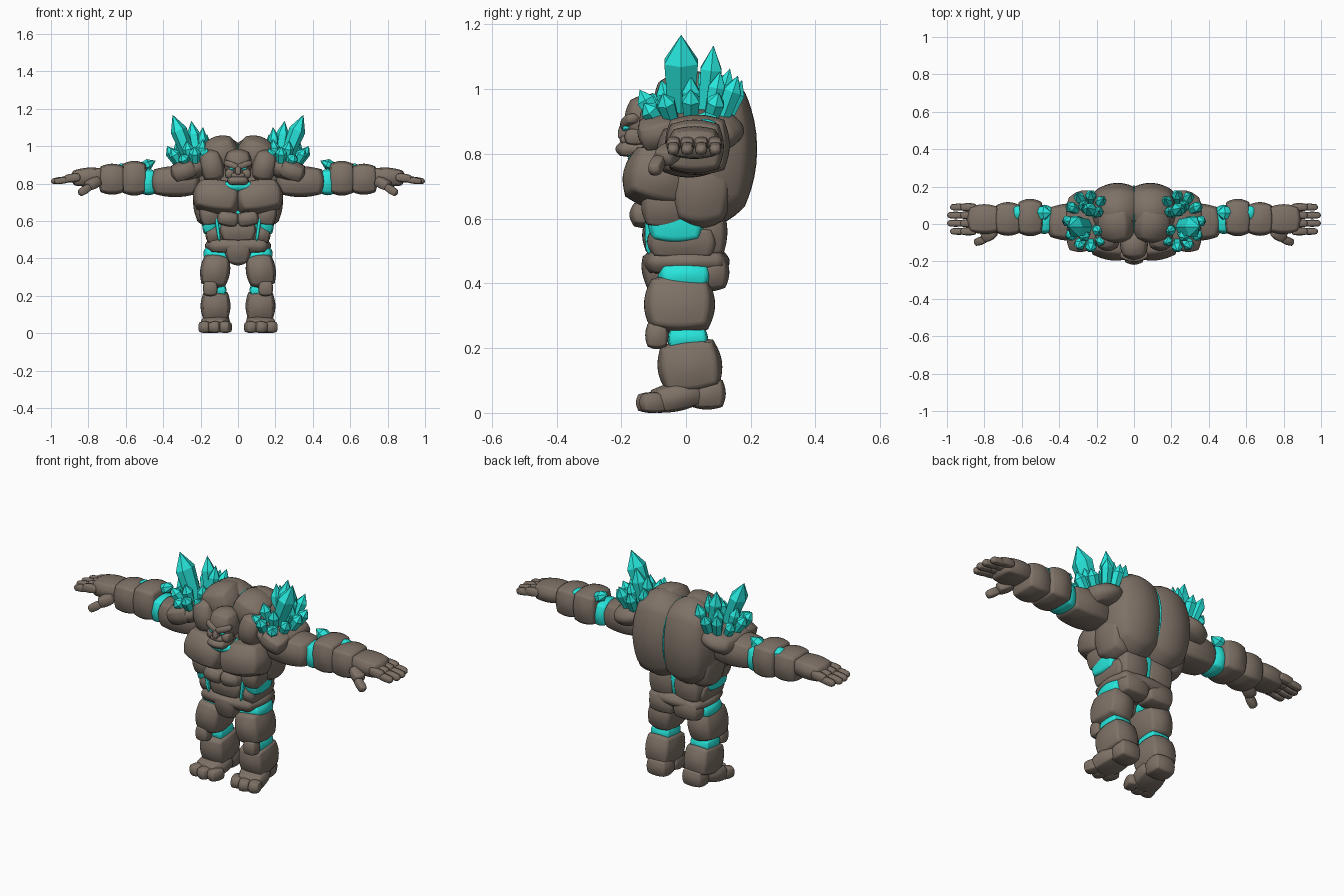
import bpy, bmesh
from math import sin, cos, pi, radians
from mathutils import Vector, Euler

default_cube = bpy.data.objects.get("Cube")
if default_cube:
    bpy.data.objects.remove(default_cube, do_unlink=True)


def material(name, colour):
    mat = bpy.data.materials.new(name)
    mat.use_nodes = True
    mat.diffuse_color = (*colour, 1)
    shader = mat.node_tree.nodes["Principled BSDF"]
    shader.inputs["Base Color"].default_value = (*colour, 1)
    return mat


STONE = material("brown_stone", (.21, .168, .135))
TEAL = material("teal_crystal", (.02, .8, .72))


def finish(name, bm, mat, mirror, smooth):
    bmesh.ops.recalc_face_normals(bm, faces=bm.faces)
    mesh = bpy.data.meshes.new(name)
    bm.to_mesh(mesh)
    bm.free()
    for face in mesh.polygons:
        face.use_smooth = smooth
    mesh.materials.append(mat)
    part = bpy.data.objects.new(name, mesh)
    bpy.context.collection.objects.link(part)
    if mirror:
        part.modifiers.new("mirror", 'MIRROR').use_mirror_merge = False


def rock(name, at, half, turn=(0, 0, 0), box=.33, mirror=True, mat=STONE, taper=0):
    """Rounded boulder: a blend of a sphere and a box, narrowing upwards by taper."""
    bm = bmesh.new()
    bmesh.ops.create_cube(bm, size=2)
    bmesh.ops.subdivide_edges(bm, edges=bm.edges, cuts=9, use_grid_fill=True)
    rotation = Euler([radians(angle) for angle in turn]).to_matrix()
    for vert in bm.verts:
        co = vert.co.normalized().lerp(vert.co, box)
        narrow = 1 - taper * co.z
        shaped = Vector((co.x * half[0] * narrow, co.y * half[1] * narrow, co.z * half[2]))
        vert.co = rotation @ shaped + Vector(at)
    finish(name, bm, mat, mirror, smooth=True)


def crystal(name, base, tip, radius, flat=1):
    """Six-sided shard with a pointed end; flat thins it across the body."""
    bm = bmesh.new()
    base, tip = Vector(base), Vector(tip)
    length = tip - base
    across = length.cross(Vector((0, 1, 0))).normalized()
    along = across.cross(length).normalized()

    def ring(height, size):
        return [bm.verts.new(base + length * height + size * radius *
                             (across * flat * cos(i * pi / 3) + along * sin(i * pi / 3)))
                for i in range(6)]

    low, high = ring(0, .7), ring(.7, 1)
    point = bm.verts.new(tip)
    bm.faces.new(low)
    for i in range(6):
        bm.faces.new((low[i - 1], low[i], high[i], high[i - 1]))
        bm.faces.new((high[i - 1], high[i], point))
    finish(name, bm, TEAL, mirror=True, smooth=False)


# Glowing cores seen through the seams
rock("back_seam", at=(0, .06, .82), half=(.008, .15, .2), box=.1, mirror=False, mat=TEAL)
rock("waist_core", at=(0, 0, .575), half=(.14, .115, .1), box=.5, mirror=False, mat=TEAL)
rock("neck_core", at=(0, -.11, .785), half=(.09, .07, .03), mirror=False, mat=TEAL)
rock("rib_core", at=(.148, -.03, .6), half=(.045, .09, .08), mat=TEAL)

# Torso
rock("chest_plate", at=(.11, -.085, .725), half=(.132, .11, .095), turn=(-14, -8, 6), box=.28)
rock("back_plate", at=(.088, .07, .815), half=(.155, .15, .237), box=.13)
rock("flank", at=(.155, .045, .69), half=(.085, .1, .12), box=.25, taper=-.1)
rock("upper_belly", at=(.053, -.105, .612), half=(.06, .07, .042), turn=(0, -10, 0))
rock("lower_belly", at=(0, -.085, .54), half=(.1, .05, .05), box=.45, mirror=False, taper=-.1)
rock("rib_plate", at=(.15, -.06, .638), half=(.058, .078, .068), turn=(0, 10, 0))
rock("waist", at=(.125, -.01, .53), half=(.05, .11, .05), turn=(0, 8, 0), box=.45)
rock("lower_back", at=(.078, .06, .56), half=(.085, .068, .09))
rock("belly_seam", at=(.11, -.115, .57), half=(.009, .012, .08), turn=(0, 8, 0), mat=TEAL)

# Hips
rock("hip_belt", at=(0, 0, .467), half=(.177, .135, .042), box=.45, mirror=False)
rock("front_flap", at=(0, -.08, .43), half=(.07, .055, .068), mirror=False, taper=-.25)
rock("buttock", at=(.075, .07, .435), half=(.085, .064, .06))

# Hood of shoulder muscle around the head
rock("hood", at=(.092, .005, .955), half=(.1, .105, .1), turn=(10, 18, 0), box=.2)
rock("hood_side", at=(.14, -.06, .895), half=(.065, .085, .09), turn=(0, 12, 0), box=.2)

# Head
rock("skull", at=(0, -.11, .905), half=(.074, .08, .08), box=.2, mirror=False)
rock("brow", at=(.033, -.172, .9), half=(.045, .026, .018), turn=(0, -18, 20))
rock("nose", at=(0, -.19, .868), half=(.016, .02, .026), turn=(-12, 0, 0), mirror=False)
rock("cheek", at=(.045, -.155, .853), half=(.025, .035, .026))
rock("upper_lip", at=(0, -.165, .843), half=(.04, .04, .016), mirror=False)
rock("jaw", at=(0, -.145, .815), half=(.058, .073, .026), mirror=False)
rock("eye", at=(.033, -.184, .879), half=(.014, .012, .006), turn=(0, -18, 20), mat=TEAL)

# Shoulders and upper arms
rock("shoulder_plate", at=(.265, .02, .872), half=(.11, .16, .06), turn=(0, 16, 0), box=.2)
rock("shoulder_lobe", at=(.29, -.085, .87), half=(.07, .065, .048), turn=(15, 20, 0))
rock("upper_arm", at=(.335, .01, .81), half=(.14, .1, .083), box=.3)
rock("elbow_core", at=(.48, .025, .807), half=(.05, .078, .07), mat=TEAL)
crystal("elbow_shard", base=(.56, .06, .865), tip=(.44, .06, .922), radius=.04, flat=.7)

# Forearms
rock("forearm", at=(.555, .035, .828), half=(.073, .1, .093), box=.42)
rock("forearm_core", at=(.62, .06, .85), half=(.03, .04, .058), mat=TEAL)
rock("wrist_guard", at=(.673, .027, .823), half=(.075, .09, .083), box=.4)

# Hands
rock("palm", at=(.8, .026, .835), half=(.095, .08, .05), turn=(0, 4, 0))
for n in range(4):
    y = .09 - .043 * n
    reach = .96 - .015 * abs(n - 1.5)
    rock(f"knuckle_{n}", at=(.885, y, .83), half=(.045, .022, .023), turn=(0, 6, 0))
    rock(f"fingertip_{n}", at=(reach, y, .817), half=(.047, .019, .018), turn=(0, 8, 0))
rock("thumb_base", at=(.775, -.055, .8), half=(.045, .035, .03), turn=(0, 25, -30))
rock("thumb_tip", at=(.82, -.09, .765), half=(.04, .022, .022), turn=(0, 32, -20))

# Legs
rock("hip_core", at=(.112, -.003, .415), half=(.075, .085, .045), turn=(0, -18, 0), mat=TEAL)
rock("thigh", at=(.122, -.02, .335), half=(.08, .11, .095), turn=(0, -8, 0))
rock("knee_core", at=(.122, .005, .23), half=(.06, .063, .03), box=.6, mat=TEAL)
rock("kneecap", at=(.148, -.09, .24), half=(.04, .036, .043))
rock("calf", at=(.12, .012, .145), half=(.08, .1, .085), turn=(8, 0, 0), box=.4)

# Feet, turned slightly outwards
rock("heel", at=(.11, .065, .06), half=(.066, .058, .05), box=.4)
rock("instep", at=(.122, -.03, .05), half=(.078, .085, .045), turn=(12, 0, 14))
for n in range(3):
    rock(f"toe_{n}", at=(.068 + .054 * n, -.1 - .01 * (n == 1), .032),
         half=(.033, .045, .032), turn=(0, 0, 18))

# Shoulder crystals: two tall shards inside a fan of small ones
crystal("great_crystal", base=(.24, -.015, .89), tip=(.35, -.015, 1.168), radius=.06, flat=.75)
crystal("tall_crystal", base=(.21, .06, .89), tip=(.25, .085, 1.135), radius=.038)
for name, count, size, rise in (("outer", 11, 1, 1.01), ("inner", 5, .6, 1.05)):
    for n in range(count):
        out, back = cos(2 * pi * n / count), sin(2 * pi * n / count)
        height = rise + .03 * back - .025 * out + .015 * (-1) ** n
        crystal(f"{name}_crystal_{n}", base=(.24 + .07 * size * out, .015 + .1 * size * back, .89),
                tip=(.25 + .13 * size * out, .015 + .16 * size * back, height), radius=.031)
